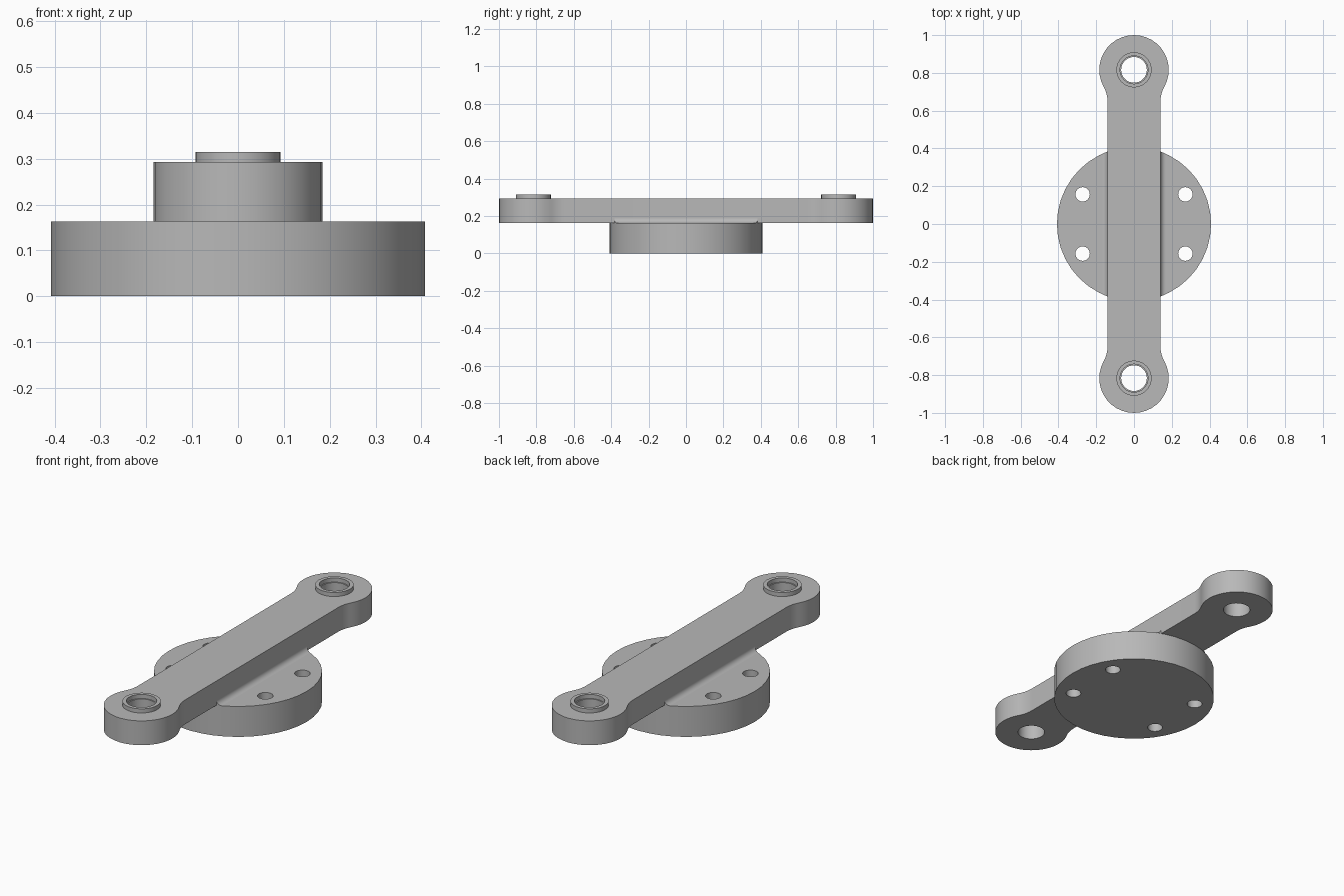
import bpy
import bmesh
from math import sin, cos, pi, sqrt, atan2, radians

cube = bpy.data.objects.get("Cube")
if cube:
    bpy.data.objects.remove(cube)

metal = bpy.data.materials.new("plain_grey_metal")
metal.use_nodes = True
grey = (0.48, 0.48, 0.48, 1)
metal.diffuse_color = grey
metal.node_tree.nodes["Principled BSDF"].inputs["Base Color"].default_value = grey

BASE_R, BASE_TOP, ARM_TOP, BOSS_TOP = 0.408, 0.163, 0.293, 0.315
ARM_W, END_R, END_Y, HOLE_R = 0.14, 0.184, 0.816, 0.068
NECK_R, FILLET = 0.163, 0.027


def arc(cx, cy, r, a0, a1, n):
    """Points on an arc, both ends included."""
    return [(cx + r * cos(a0 + (a1 - a0) * i / n), cy + r * sin(a0 + (a1 - a0) * i / n))
            for i in range(n + 1)]


def circle(cx, cy, r, n=32):
    return arc(cx, cy, r, 0, 2 * pi, n)[:-1]


def finish(obj):
    obj.data.materials.clear()
    obj.data.materials.append(metal)
    bpy.ops.object.select_all(action='DESELECT')
    obj.select_set(True)
    bpy.context.view_layer.objects.active = obj
    bpy.ops.object.shade_smooth_by_angle(angle=radians(30))


def plate(name, loops, z0, z1):
    """Extrude an outline with holes between two heights."""
    curve = bpy.data.curves.new(name, 'CURVE')
    curve.dimensions = '2D'
    curve.fill_mode = 'BOTH'
    curve.extrude = (z1 - z0) / 2
    for loop in loops:
        spline = curve.splines.new('POLY')
        spline.points.add(len(loop) - 1)
        for point, (x, y) in zip(spline.points, loop):
            point.co = (x, y, 0, 1)
        spline.use_cyclic_u = True
    obj = bpy.data.objects.new(name, curve)
    bpy.context.collection.objects.link(obj)
    bpy.ops.object.select_all(action='DESELECT')
    obj.select_set(True)
    bpy.context.view_layer.objects.active = obj
    bpy.ops.object.convert(target='MESH')
    obj = bpy.context.view_layer.objects.active
    bm = bmesh.new()
    bm.from_mesh(obj.data)
    bmesh.ops.remove_doubles(bm, verts=bm.verts, dist=1e-5)
    bmesh.ops.recalc_face_normals(bm, faces=bm.faces)
    bmesh.ops.translate(bm, verts=bm.verts, vec=(0, 0, (z0 + z1) / 2))
    bm.to_mesh(obj.data)
    bm.free()
    finish(obj)
    return obj


# Round base with four bolt holes
bolts = [circle(sx * 0.272, sy * 0.157, 0.038, 24) for sx in (-1, 1) for sy in (-1, 1)]
plate("round_base", [circle(0, 0, BASE_R, 40)] + bolts, 0, BASE_TOP)

# Arm outline: one quarter (concave neck, then rounded end), mirrored
neck_x = ARM_W + NECK_R
drop = sqrt((END_R + NECK_R) ** 2 - neck_x ** 2)
tilt = atan2(drop, neck_x)
quarter = arc(neck_x, END_Y - drop, NECK_R, pi, pi - tilt, 6)
quarter += arc(0, END_Y, END_R, -tilt, pi / 2, 12)[1:]
half = quarter + [(-x, y) for x, y in reversed(quarter[:-1])]
outline = half + [(-x, -y) for x, y in half]
eyes = [circle(0, s * END_Y, HOLE_R) for s in (-1, 1)]
plate("arm", [outline] + eyes, BASE_TOP, ARM_TOP)

# Raised rings around the arm holes
for s, side in ((-1, "front"), (1, "back")):
    plate(side + "_ring", [circle(0, s * END_Y, 0.093), circle(0, s * END_Y, 0.074)],
          ARM_TOP, BOSS_TOP)

# Concave fillets between the arm sides and the base, ending on the base rim
for s, side in ((-1, "right"), (1, "left")):
    profile = arc(ARM_W + FILLET, BASE_TOP + FILLET, FILLET, pi, 1.5 * pi, 8)
    profile.append((ARM_W, BASE_TOP))
    bm = bmesh.new()
    ends = []
    for d in (-1, 1):
        ends.append([bm.verts.new((s * x, d * sqrt(BASE_R ** 2 - x * x), z))
                     for x, z in profile])
        bm.faces.new(ends[-1])
    count = len(profile)
    for i in range(count):
        j = (i + 1) % count
        bm.faces.new((ends[0][i], ends[0][j], ends[1][j], ends[1][i]))
    bmesh.ops.recalc_face_normals(bm, faces=bm.faces)
    mesh = bpy.data.meshes.new(side + "_fillet")
    bm.to_mesh(mesh)
    bm.free()
    fillet = bpy.data.objects.new(side + "_fillet", mesh)
    bpy.context.collection.objects.link(fillet)
    finish(fillet)
